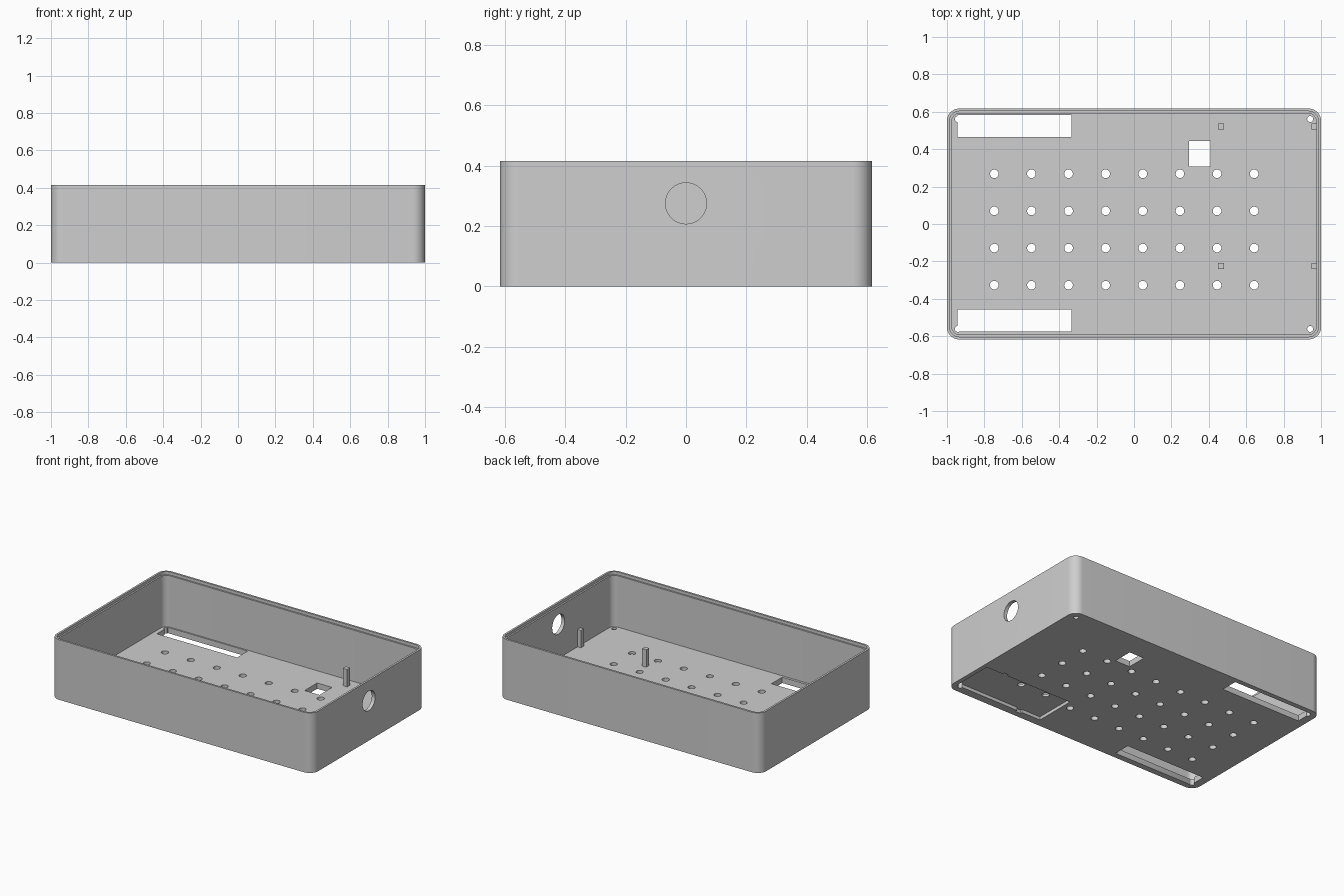
import bpy, bmesh, math

if "Cube" in bpy.data.objects:
    bpy.data.objects.remove(bpy.data.objects["Cube"], do_unlink=True)

HALF_X, HALF_Y, HEIGHT = 1.0, 0.617, 0.415
FLOOR, WALL, LIP = 0.04, 0.025, 0.014

grey = bpy.data.materials.new("plain grey")
grey.use_nodes = True
grey.diffuse_color = (0.62, 0.62, 0.62, 1)
grey.node_tree.nodes["Principled BSDF"].inputs["Base Color"].default_value = (0.62, 0.62, 0.62, 1)


def prism(bm, points, z0, z1):
    """Extrude a flat outline from z0 to z1."""
    face = bm.faces.new([bm.verts.new((x, y, z0)) for x, y in points])
    top = bmesh.ops.extrude_face_region(bm, geom=[face])["geom"]
    verts = [v for v in top if isinstance(v, bmesh.types.BMVert)]
    bmesh.ops.translate(bm, verts=verts, vec=(0, 0, z1 - z0))


def rounded(hx, hy, r, steps=12):
    """Outline of a rounded rectangle."""
    points = []
    for k, (sx, sy) in enumerate([(1, 1), (-1, 1), (-1, -1), (1, -1)]):
        for i in range(steps + 1):
            a = math.pi / 2 * (k + i / steps)
            points.append((sx * (hx - r) + r * math.cos(a), sy * (hy - r) + r * math.sin(a)))
    return points


def rect(x0, x1, y0, y1):
    return [(x0, y0), (x1, y0), (x1, y1), (x0, y1)]


def circle(cx, cy, r, n=32):
    return [(cx + r * math.cos(i * math.tau / n), cy + r * math.sin(i * math.tau / n)) for i in range(n)]


def make(name, parts):
    """Object from a list of (outline, z0, z1)."""
    bm = bmesh.new()
    for outline, z0, z1 in parts:
        prism(bm, outline, z0, z1)
    bmesh.ops.recalc_face_normals(bm, faces=bm.faces)
    mesh = bpy.data.meshes.new(name)
    bm.to_mesh(mesh)
    bm.free()
    mesh.materials.append(grey)
    obj = bpy.data.objects.new(name, mesh)
    bpy.context.collection.objects.link(obj)
    return obj


def cut(target, parts, side=False):
    """Subtract the parts from the target; side turns them to run along x."""
    cutter = make("cutter", parts)
    cutter.hide_render = True
    if side:
        cutter.rotation_euler = (math.pi / 2, 0, math.pi / 2)
    mod = target.modifiers.new("cut", "BOOLEAN")
    mod.operation, mod.solver, mod.object = "DIFFERENCE", "EXACT", cutter
    bpy.context.view_layer.objects.active = target
    bpy.ops.object.modifier_apply(modifier=mod.name)
    bpy.data.objects.remove(cutter, do_unlink=True)


# Open tray with rounded corners and a stepped rim
tray = make("tray", [(rounded(HALF_X, HALF_Y, 0.065), 0, HEIGHT)])
cut(tray, [(rounded(HALF_X - WALL, HALF_Y - WALL, 0.045), FLOOR, HEIGHT + 0.1)])
cut(tray, [(rounded(HALF_X - LIP, HALF_Y - LIP, 0.052), HEIGHT - 0.02, HEIGHT + 0.1)])

# Shallow cover recess underneath, with two tab notches
cut(tray, [(rect(0.295, 0.97, -0.56, -0.27), -0.1, 0.022)])
cut(tray, [(rect(0.44, 0.48, -0.575, -0.55), -0.1, 0.022),
           (rect(0.80, 0.84, -0.28, -0.255), -0.1, 0.022)])

# Floor openings: long slots, square window and grid of round holes
through = [(rect(-0.945, -0.333, 0.465, 0.583), -0.1, 0.1),
           (rect(-0.945, -0.333, -0.575, -0.457), -0.1, 0.1),
           (rect(0.294, 0.408, 0.307, 0.444), -0.1, 0.1)]
through += [(circle(-0.747 + 0.1985 * i, -0.327 + 0.1985 * j, 0.023), -0.1, 0.1)
            for i in range(8) for j in range(4)]
cut(tray, through)

# Corner screw holes
cut(tray, [(circle(sx * 0.942, sy * 0.561, 0.016, 20), -0.1, 0.1)
           for sx in (-1, 1) for sy in (-1, 1)])

# Round cable hole in the left end wall
cut(tray, [(circle(0, 0.275, 0.068, 48), 0.8, 1.2)], side=True)

# Four slim mounting posts
posts = make("mounting_posts", [(rect(x - 0.016, x + 0.016, y - 0.016, y + 0.016), FLOOR - 0.005, 0.16)
                                for x in (0.465, 0.965) for y in (-0.224, 0.52)])

for obj in (tray, posts):
    bpy.ops.object.select_all(action="DESELECT")
    obj.select_set(True)
    bpy.context.view_layer.objects.active = obj
    bpy.ops.object.shade_smooth_by_angle(angle=math.radians(30))
